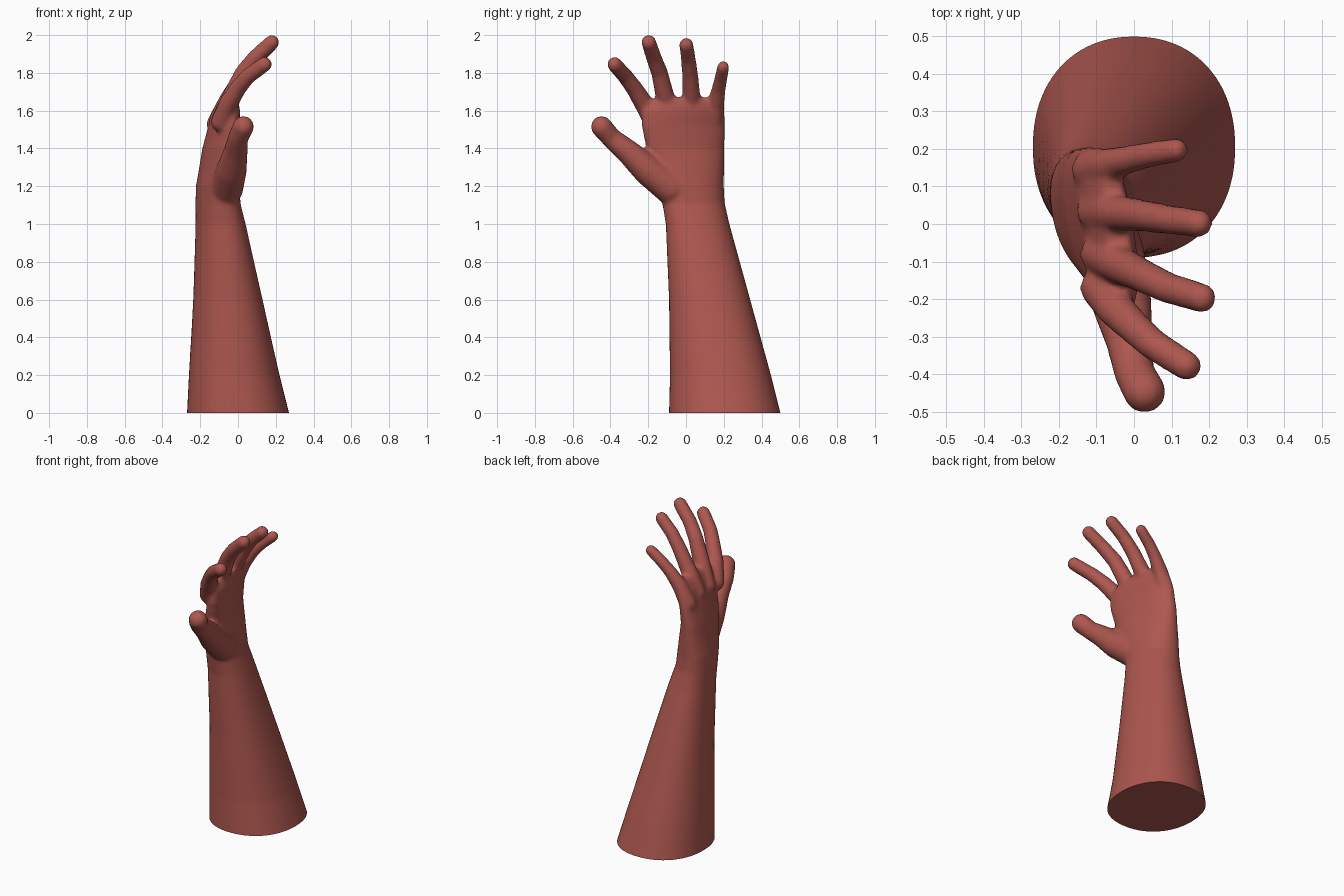
import bpy, bmesh, math
from mathutils import Vector, Matrix

if "Cube" in bpy.data.objects:
    bpy.data.objects.remove(bpy.data.objects["Cube"])

skin = bpy.data.materials.new("red_brown_clay")
skin.diffuse_color = (0.42, 0.096, 0.078, 1)
skin.use_nodes = True
skin.node_tree.nodes["Principled BSDF"].inputs["Base Color"].default_value = skin.diffuse_color

bm = bmesh.new()


def loft(sections, n=48):
    """Closed skin through sections (z, x_min, x_max, y_min, y_max, shear)."""
    rings = []
    for z, x0, x1, y0, y1, k in sections:
        cx, cy, ry = (x0 + x1) / 2, (y0 + y1) / 2, (y1 - y0) / 2
        rx = math.sqrt(max(((x1 - x0) / 2) ** 2 - (k * ry) ** 2, 0.0009))
        ring = []
        for i in range(n):
            a = 2 * math.pi * i / n
            c, s = math.cos(a), math.sin(a)
            c = math.copysign(abs(c) ** 0.92, c)
            s = math.copysign(abs(s) ** 0.92, s)
            ring.append(bm.verts.new((cx + rx * c - k * ry * s, cy + ry * s, z)))
        rings.append(ring)
    for a, b in zip(rings, rings[1:]):
        for i in range(n):
            j = (i + 1) % n
            bm.faces.new((a[i], a[j], b[j], b[i]))
    bm.faces.new(rings[0][::-1])
    bm.faces.new(rings[-1])


def digit(points, steps=9):
    """Chain of overlapping balls along (x, y, z, radius) points."""
    for p, q in zip(points, points[1:]):
        for i in range(steps + 1):
            t = i / steps
            x, y, z, r = (u + (v - u) * t for u, v in zip(p, q))
            bmesh.ops.create_uvsphere(bm, u_segments=18, v_segments=12, radius=r + 0.004,
                                      matrix=Matrix.Translation((x, y, z)))


# Forearm, wrist and palm (starts below the floor and is cut flat later)
loft([
    (-0.10, -0.275, 0.295, -0.09, 0.525, 0.0),
    (0.00, -0.270, 0.270, -0.09, 0.50, 0.0),
    (0.20, -0.260, 0.220, -0.085, 0.45, 0.0),
    (0.60, -0.237, 0.130, -0.09, 0.34, 0.05),
    (1.00, -0.224, 0.040, -0.107, 0.23, 0.12),
    (1.11, -0.224, 0.012, -0.125, 0.205, 0.15),
    (1.20, -0.222, 0.010, -0.15, 0.20, 0.17),
    (1.40, -0.187, -0.005, -0.21, 0.203, 0.20),
    (1.52, -0.155, 0.005, -0.235, 0.207, 0.20),
    (1.60, -0.127, 0.010, -0.235, 0.205, 0.16),
    (1.645, -0.10, 0.000, -0.20, 0.19, 0.12),
    (1.67, -0.08, -0.010, -0.15, 0.14, 0.10),
])

# Thumb
digit([(-0.06, -0.08, 1.19, 0.085), (-0.035, -0.20, 1.285, 0.078), (-0.012, -0.31, 1.385, 0.060),
       (0.0, -0.395, 1.455, 0.050), (0.028, -0.447, 1.515, 0.053)])
# Index finger
digit([(-0.09, -0.17, 1.54, 0.050), (-0.05, -0.225, 1.64, 0.047), (0.0, -0.275, 1.72, 0.041),
       (0.05, -0.32, 1.78, 0.038), (0.14, -0.378, 1.845, 0.036)])
# Middle finger
digit([(-0.09, -0.08, 1.55, 0.050), (-0.045, -0.105, 1.65, 0.048), (0.027, -0.14, 1.80, 0.041),
       (0.09, -0.17, 1.88, 0.038), (0.18, -0.197, 1.962, 0.036)])
# Ring finger
digit([(-0.10, 0.035, 1.55, 0.050), (-0.055, 0.03, 1.65, 0.046), (0.027, 0.022, 1.79, 0.039),
       (0.09, 0.012, 1.875, 0.036), (0.172, 0.002, 1.948, 0.034)])
# Little finger
digit([(-0.115, 0.145, 1.53, 0.048), (-0.07, 0.157, 1.63, 0.042), (-0.015, 0.172, 1.71, 0.034),
       (0.04, 0.185, 1.77, 0.031), (0.112, 0.197, 1.83, 0.029)])

bmesh.ops.recalc_face_normals(bm, faces=bm.faces[:])
mesh = bpy.data.meshes.new("arm_and_hand")
bm.to_mesh(mesh)
bm.free()
arm = bpy.data.objects.new("arm_and_hand", mesh)
bpy.context.collection.objects.link(arm)

# Fuse all parts into one skin and soften the joins
fuse = arm.modifiers.new("fuse", 'REMESH')
fuse.mode = 'VOXEL'
fuse.voxel_size = 0.011
soften = arm.modifiers.new("soften", 'SMOOTH')
soften.factor = 0.5
soften.iterations = 7
bpy.context.view_layer.update()
fused = bpy.data.meshes.new_from_object(arm.evaluated_get(bpy.context.evaluated_depsgraph_get()))
arm.modifiers.clear()

# Cut the elbow end flat at the floor and close it
bm = bmesh.new()
bm.from_mesh(fused)
cut = bmesh.ops.bisect_plane(bm, geom=bm.verts[:] + bm.edges[:] + bm.faces[:],
                             plane_co=Vector((0, 0, 0)), plane_no=Vector((0, 0, 1)),
                             clear_inner=True)
rim = [e for e in bm.edges if e.is_boundary]
bmesh.ops.holes_fill(bm, edges=rim, sides=0)
bmesh.ops.recalc_face_normals(bm, faces=bm.faces[:])
bm.to_mesh(fused)
bm.free()
arm.data = fused
fused.materials.clear()
fused.materials.append(skin)

bpy.context.view_layer.objects.active = arm
arm.select_set(True)
bpy.ops.object.shade_smooth_by_angle(angle=math.radians(50))
